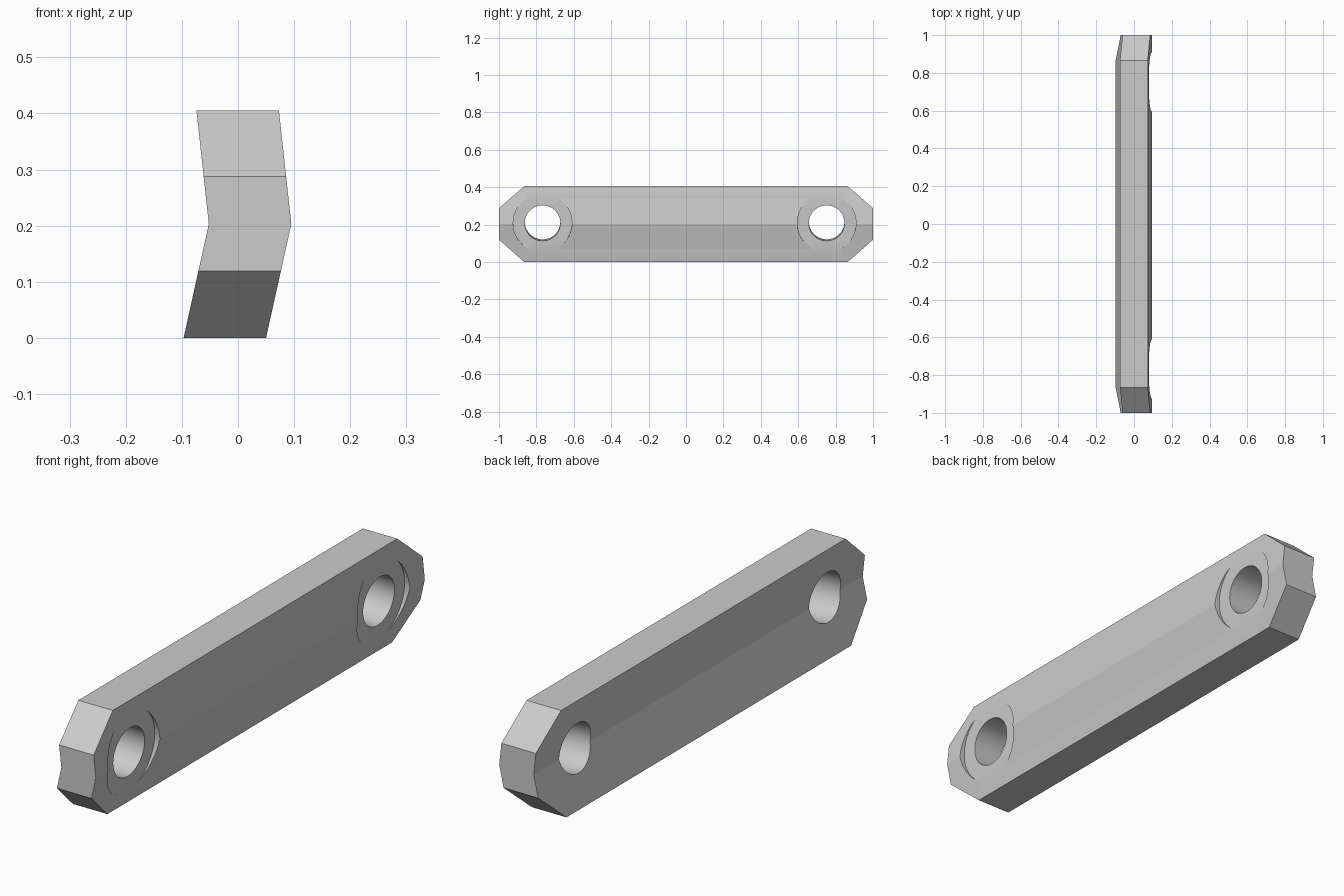
import bpy
import bmesh
from math import radians
from mathutils import Matrix, Vector

cube = bpy.data.objects.get("Cube")
if cube:
    bpy.data.objects.remove(cube, do_unlink=True)

grey = bpy.data.materials.new("plain grey")
grey.use_nodes = True
colour = (0.6, 0.6, 0.6, 1)
grey.diffuse_color = colour
grey.node_tree.nodes["Principled BSDF"].inputs["Base Color"].default_value = colour

HEIGHT, THICKNESS = 0.405, 0.147
TILT = radians(93.2)


def make_object(name, bm):
    bmesh.ops.recalc_face_normals(bm, faces=bm.faces)
    mesh = bpy.data.meshes.new(name)
    bm.to_mesh(mesh)
    bm.free()
    mesh.materials.append(grey)
    obj = bpy.data.objects.new(name, mesh)
    bpy.context.collection.objects.link(obj)
    return obj


def cut_corner(bm, point, normal):
    geom = bm.verts[:] + bm.edges[:] + bm.faces[:]
    cut = bmesh.ops.bisect_plane(bm, geom=geom, plane_co=point,
                                 plane_no=normal, clear_outer=True)
    edges = [e for e in cut["geom_cut"] if isinstance(e, bmesh.types.BMEdge)]
    bmesh.ops.contextual_create(bm, geom=edges)


def make_cutter(name, radius, start, end, y):
    # Cylinder along the leaning bore axis, measured from the recess floor
    bm = bmesh.new()
    place = (Matrix.Translation((0.0726, y, 0.208)) @ Matrix.Rotation(TILT, 4, 'Y')
             @ Matrix.Translation((0, 0, (start + end) / 2)))
    bmesh.ops.create_cone(bm, cap_ends=True, segments=64, radius1=radius,
                          radius2=radius, depth=end - start, matrix=place)
    obj = make_object(name, bm)
    obj.hide_render = True
    return obj


# Link bar: bent section drawn along its length
bm = bmesh.new()
outer = [(0.05, 0), (0.095, 0.203), (0.073, HEIGHT)]
section = outer + [(x - THICKNESS, z) for x, z in reversed(outer)]
face = bm.faces.new([bm.verts.new((x, -1, z)) for x, z in section])
ext = bmesh.ops.extrude_face_region(bm, geom=[face])
bmesh.ops.translate(bm, vec=(0, 2, 0),
                    verts=[v for v in ext["geom"] if isinstance(v, bmesh.types.BMVert)])
bmesh.ops.recalc_face_normals(bm, faces=bm.faces)

# Clipped corners at both ends
for side in (-1, 1):
    cut_corner(bm, Vector((0, side, 0.288)), Vector((0, side * 0.117, 0.135)))
    cut_corner(bm, Vector((0, side, 0.119)), Vector((0, side * 0.119, -0.135)))
bar = make_object("link_bar", bm)

# Pin holes and the shallow washer recesses on the outer side
for y in (-0.767, 0.752):
    for cutter in (make_cutter("recess_cutter", 0.157, 0, 0.2, y),
                   make_cutter("hole_cutter", 0.095, -0.4, 0.3, y)):
        mod = bar.modifiers.new("cut", 'BOOLEAN')
        mod.operation = 'DIFFERENCE'
        mod.solver = 'EXACT'
        mod.object = cutter
        bpy.context.view_layer.objects.active = bar
        bpy.ops.object.modifier_apply(modifier=mod.name)
        bpy.data.objects.remove(cutter, do_unlink=True)

# Smooth bores with crisp bar edges
bpy.ops.object.select_all(action='DESELECT')
bar.select_set(True)
bpy.context.view_layer.objects.active = bar
bpy.ops.object.shade_smooth_by_angle(angle=radians(10))
